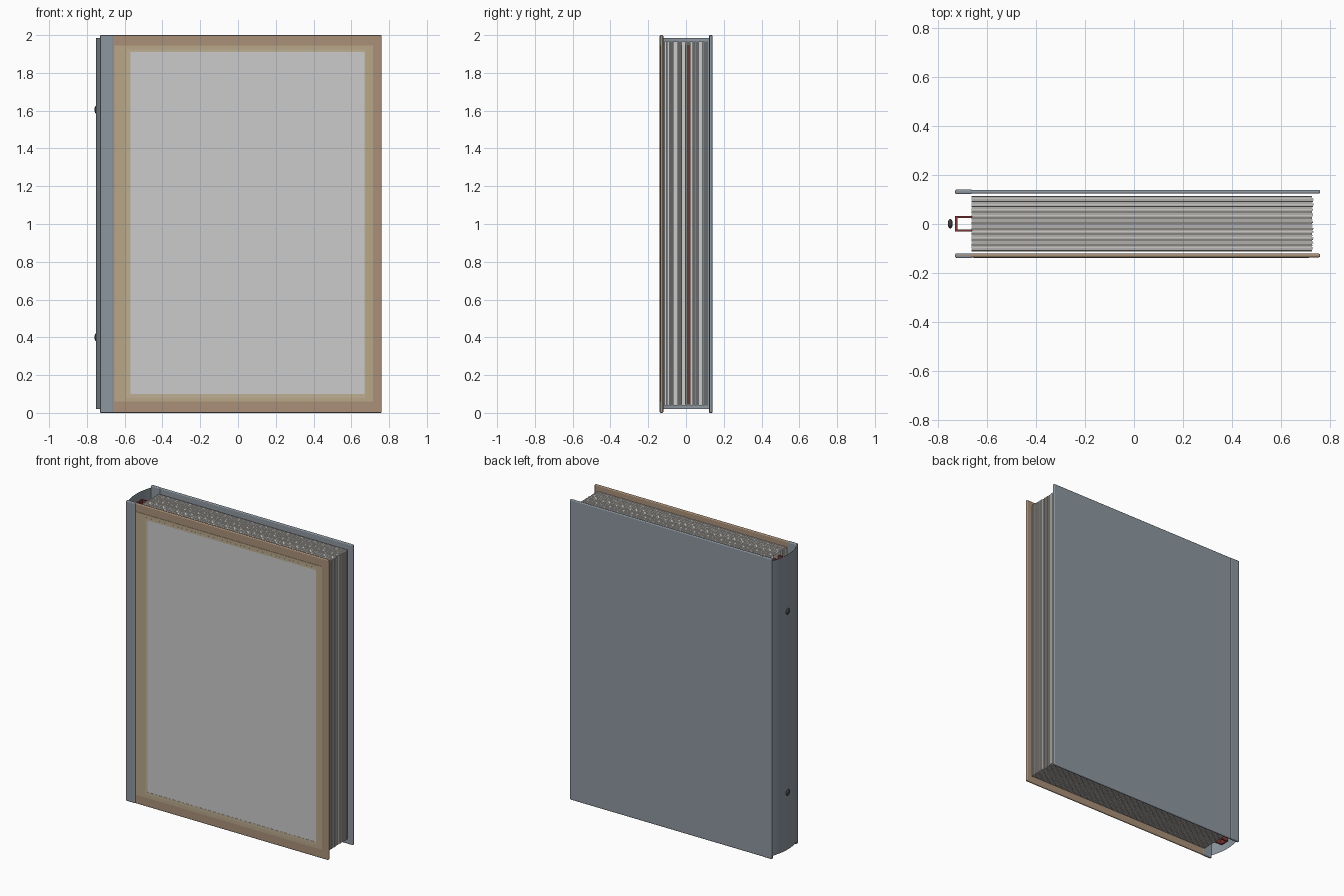
import bpy, bmesh, math, random
from mathutils import Matrix

if "Cube" in bpy.data.objects:
    bpy.data.objects.remove(bpy.data.objects["Cube"])

random.seed(4)


def mat(name, rgb):
    m = bpy.data.materials.new(name)
    m.diffuse_color = (*rgb, 1)
    m.use_nodes = True
    m.node_tree.nodes["Principled BSDF"].inputs["Base Color"].default_value = m.diffuse_color
    return m


TAN = mat("tan_board", (0.40, 0.28, 0.19))
LIGHT_TAN = mat("light_tan", (0.48, 0.38, 0.25))
PALE_TAN = mat("pale_tan", (0.52, 0.43, 0.30))
SLATE = mat("slate_cloth", (0.27, 0.31, 0.35))
RED = mat("dark_red", (0.22, 0.04, 0.04))
DARK = mat("dark_metal", (0.06, 0.05, 0.05))
PAPER = mat("paper", (0.62, 0.60, 0.56))


def add_object(name, bm, material=None):
    me = bpy.data.meshes.new(name)
    bmesh.ops.recalc_face_normals(bm, faces=bm.faces)
    bm.to_mesh(me)
    bm.free()
    ob = bpy.data.objects.new(name, me)
    bpy.context.collection.objects.link(ob)
    if material:
        me.materials.append(material)
    return ob


def add_box(bm, x, y, z):
    size = [b - a for a, b in (x, y, z)]
    mid = [(a + b) / 2 for a, b in (x, y, z)]
    m = Matrix.Translation(mid) @ Matrix.Diagonal((*size, 1))
    bmesh.ops.create_cube(bm, size=1, matrix=m)


def box(name, x, y, z, material=None, bevel=0):
    bm = bmesh.new()
    add_box(bm, x, y, z)
    ob = add_object(name, bm, material)
    if bevel:
        mod = ob.modifiers.new("soft_edges", "BEVEL")
        mod.width = bevel
        mod.segments = 3
    return ob


def frame(name, outer, inner, y, material):
    """Flat rectangular border made of four strips; rects are x0, x1, z0, z1."""
    bm = bmesh.new()
    a, b, c, d = outer
    e, f, g, h = inner
    for x, z in (((a, e), (c, d)), ((f, b), (c, d)), ((e, f), (c, g)), ((e, f), (h, d))):
        add_box(bm, x, y, z)
    return add_object(name, bm, material)


# Cover boards
box("front_cover", (-0.725, 0.76), (-0.136, -0.121), (0, 2), TAN, 0.006)
box("back_cover", (-0.725, 0.76), (0.124, 0.139), (0, 2), SLATE, 0.006)

# Cloth hinge strips wrapped over the spine-side edge of each cover
box("front_hinge_strip", (-0.73, -0.66), (-0.139, -0.120), (0, 2), SLATE, 0.006)
box("back_hinge_strip", (-0.73, -0.66), (0.122, 0.141), (0, 2), SLATE, 0.006)

# Layered border and inset picture panel on the front cover
frame("outer_border", (-0.655, 0.715, 0.06, 1.945), (-0.59, 0.675, 0.095, 1.91),
      (-0.138, -0.134), LIGHT_TAN)
frame("inner_border", (-0.59, 0.675, 0.08, 1.925), (-0.57, 0.67, 0.10, 1.91),
      (-0.1385, -0.134), PALE_TAN)
box("front_panel", (-0.57, 0.67), (-0.1375, -0.134), (0.10, 1.91))

# Rounded spine: a thin curved sheet
bm = bmesh.new()
rows = []
for i in range(17):
    t = -1 + i / 8
    x = -0.726 - 0.025 * (1 - t * t)
    rows.append([bm.verts.new((x, 0.134 * t, z)) for z in (0.02, 1.985)])
for p, q in zip(rows, rows[1:]):
    bm.faces.new((p[0], q[0], q[1], p[1]))
spine = add_object("spine", bm, SLATE)
for p in spine.data.polygons:
    p.use_smooth = True

# Page block: individual sheets with slightly uneven fore-edges
bm = bmesh.new()
count = 46
pitch = 0.23 / count
for i in range(count):
    y = -0.115 + i * pitch
    thick = pitch * random.uniform(0.55, 0.9)
    add_box(bm, (-0.663, 0.73 + random.uniform(-0.004, 0.003)), (y, y + thick), (0.04, 1.965))
add_object("pages", bm, PAPER)

# Binding channel joining the pages to the spine
bm = bmesh.new()
add_box(bm, (-0.73, -0.72), (-0.03, 0.032), (0.05, 1.945))
for y in (-0.03, 0.024):
    add_box(bm, (-0.72, -0.66), (y, y + 0.008), (0.05, 1.945))
add_object("binding_channel", bm, RED)

# Domed rivets on the spine
for name, z in (("lower_rivet", 0.40), ("upper_rivet", 1.605)):
    bm = bmesh.new()
    m = Matrix.Translation((-0.75, 0.001, z)) @ Matrix.Diagonal((0.010, 0.02, 0.02, 1))
    bmesh.ops.create_uvsphere(bm, u_segments=16, v_segments=10, radius=1, matrix=m)
    rivet = add_object(name, bm, DARK)
    for p in rivet.data.polygons:
        p.use_smooth = True
